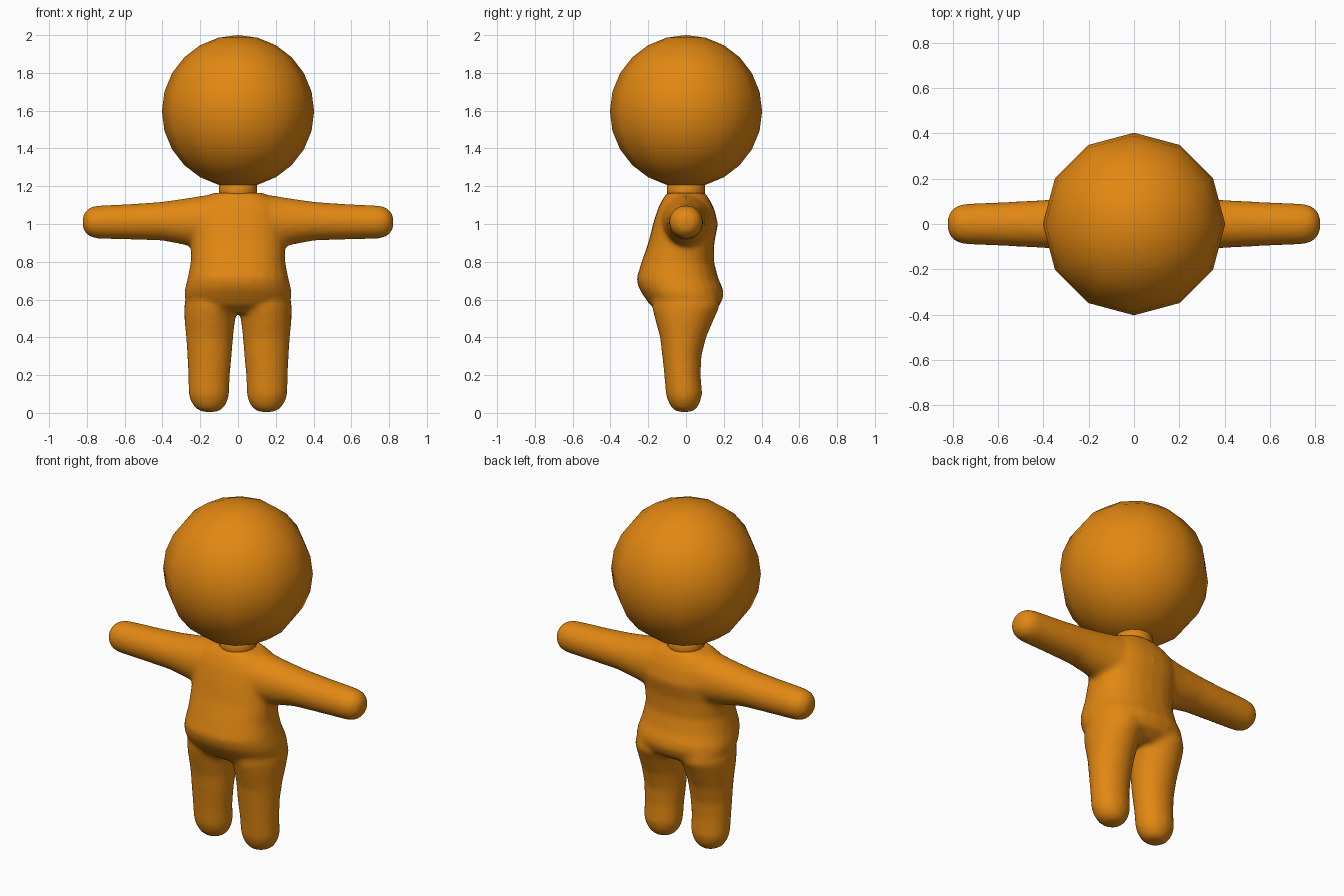
import bpy, bmesh, math
from mathutils import Vector

if "Cube" in bpy.data.objects:
    bpy.data.objects.remove(bpy.data.objects["Cube"])

orange = bpy.data.materials.new("warm orange")
orange.diffuse_color = (0.76, 0.245, 0.006, 1)
orange.use_nodes = True
orange.node_tree.nodes["Principled BSDF"].inputs["Base Color"].default_value = orange.diffuse_color


def finish(name, bm):
    bmesh.ops.recalc_face_normals(bm, faces=bm.faces)
    for f in bm.faces:
        f.smooth = True
    me = bpy.data.meshes.new(name)
    bm.to_mesh(me)
    bm.free()
    me.materials.append(orange)
    ob = bpy.data.objects.new(name, me)
    bpy.context.collection.objects.link(ob)
    return ob


def loft(bm, rings, along_x=False, flip=1, sides=24, power=2.0):
    """Rings are (position, u min, u max, v min, v max) ovals across the axis."""
    loops = []
    for t, u0, u1, v0, v1 in rings:
        loop = []
        for i in range(sides):
            a = 2 * math.pi * i / sides
            c, s = math.cos(a), math.sin(a)
            u = (u0 + u1) / 2 + (u1 - u0) / 2 * math.copysign(abs(c) ** (2 / power), c)
            v = (v0 + v1) / 2 + (v1 - v0) / 2 * math.copysign(abs(s) ** (2 / power), s)
            co = (t * flip, u, v) if along_x else (u * flip, v, t)
            loop.append(bm.verts.new(co))
        loops.append(loop)
    new = []
    for a, b in zip(loops, loops[1:]):
        for i in range(sides):
            j = (i + 1) % sides
            new.append(bm.faces.new((a[i], a[j], b[j], b[i])))
    new.append(bm.faces.new(loops[0][::-1]))
    new.append(bm.faces.new(loops[-1]))
    bmesh.ops.recalc_face_normals(bm, faces=new)


# height, half width, front, back
torso = [(0.53, 0.20, -0.13, 0.12), (0.57, 0.265, -0.19, 0.18), (0.62, 0.285, -0.225, 0.20),
         (0.66, 0.28, -0.25, 0.195), (0.71, 0.268, -0.263, 0.172), (0.80, 0.25, -0.235, 0.148),
         (0.90, 0.25, -0.20, 0.15), (1.00, 0.25, -0.175, 0.17), (1.08, 0.24, -0.15, 0.15),
         (1.13, 0.20, -0.125, 0.125), (1.165, 0.13, -0.10, 0.10)]
# height, inner x, outer x, front, back
leg = [(0.005, 0.11, 0.19, -0.045, 0.03), (0.025, 0.078, 0.226, -0.075, 0.058),
       (0.06, 0.056, 0.25, -0.095, 0.077), (0.10, 0.046, 0.262, -0.107, 0.086),
       (0.20, 0.043, 0.264, -0.115, 0.078), (0.30, 0.033, 0.268, -0.126, 0.082),
       (0.40, 0.026, 0.275, -0.138, 0.107), (0.50, 0.014, 0.284, -0.165, 0.15),
       (0.56, 0.0, 0.286, -0.18, 0.178), (0.64, 0.0, 0.27, -0.18, 0.17)]
# distance from centre, half depth, bottom, top
arm = [(0.05, 0.13, 0.88, 1.155), (0.18, 0.13, 0.87, 1.152), (0.26, 0.118, 0.885, 1.138),
       (0.40, 0.106, 0.912, 1.118), (0.55, 0.098, 0.917, 1.107), (0.74, 0.09, 0.922, 1.098),
       (0.78, 0.082, 0.93, 1.09), (0.806, 0.062, 0.95, 1.07), (0.822, 0.035, 0.977, 1.043)]

# Body: torso and limbs fused into one soft skin
bm = bmesh.new()
loft(bm, [(z, -w, w, f, b) for z, w, f, b in torso], power=2.3)
for side in (-1, 1):
    loft(bm, leg, flip=side)
    loft(bm, [(x, -d, d, lo, hi) for x, d, lo, hi in arm], along_x=True, flip=side)
body = finish("body", bm)
fuse = body.modifiers.new("fuse", 'REMESH')
fuse.mode = 'VOXEL'
fuse.voxel_size = 0.014
fuse.use_smooth_shade = True
soften = body.modifiers.new("soften", 'SMOOTH')
soften.factor = 0.5
soften.iterations = 8

# Neck: short plain tube
bm = bmesh.new()
loft(bm, [(1.10, -0.10, 0.10, -0.10, 0.10), (1.25, -0.10, 0.10, -0.10, 0.10)], sides=16)
neck = finish("neck", bm)

# Head: twelve-sided ball
bm = bmesh.new()
bmesh.ops.create_uvsphere(bm, u_segments=12, v_segments=12, radius=0.403)
bmesh.ops.translate(bm, verts=bm.verts, vec=Vector((0, 0, 1.597)))
head = finish("head", bm)
